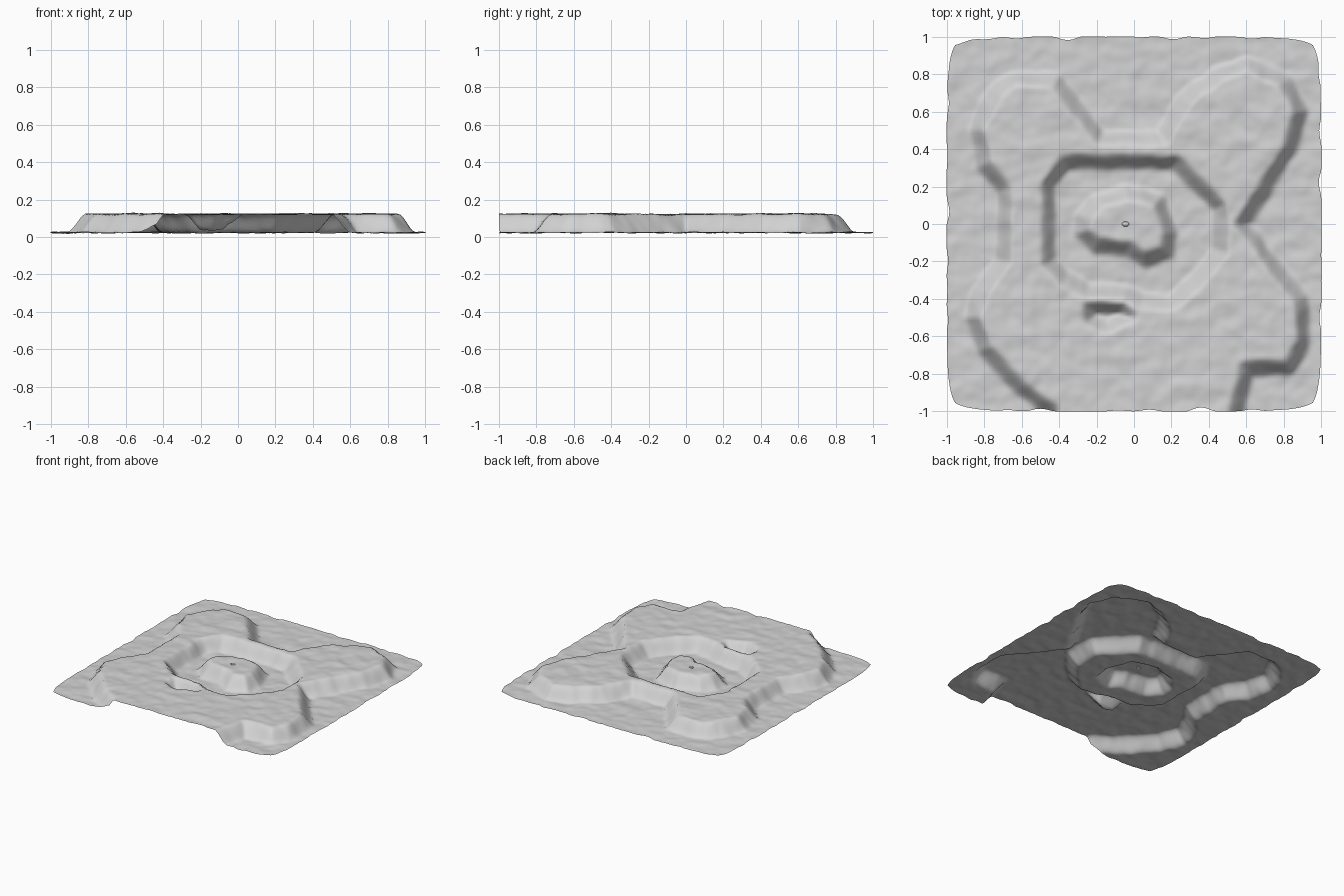
import bpy, bmesh, math
from mathutils import Vector, noise

if "Cube" in bpy.data.objects:
    bpy.data.objects.remove(bpy.data.objects["Cube"])

LOW, HIGH, WALL = 0.024, 0.122, 0.095   # ground level, plateau level, cliff width

# Cliff lines, traced along the middle of each wall
PLATEAU = [(-.42, -1.2), (-.43, -1.0), (-.6, -.88), (-.8, -.67), (-.86, -.5), (-.82, -.36), (-.7, -.2),
           (-.69, .18), (-.8, .32), (-.84, .5), (-.75, .7), (-.65, .77), (-.42, .77),
           (-.18, .46), (.15, .46), (.27, .67), (.45, .8), (.6, .85), (.8, .77),
           (.89, .6), (.83, .4), (.58, 0), (.79, -.28), (.9, -.4), (.9, -.65),
           (.82, -.765), (.6, -.77), (.55, -1.0), (.55, -1.2)]
MOAT = [(-.455, .22), (-.37, .33), (.22, .33), (.46, .09), (.46, -.15), (.32, -.32),
        (.2, -.42), (.04, -.42), (-.05, -.36), (-.25, -.36), (-.37, -.29), (-.455, -.2)]
ISLAND = [(-.28, -.04), (-.2, -.115), (-.03, -.13), (.06, -.195), (.17, -.15), (.195, -.05),
          (.13, .13), (-.05, .17), (-.2, .12), (-.27, .04)]
POCKET = [(-.23, -.455), (-.06, -.455), (-.03, -.49), (-.13, -.54), (-.23, -.51)]


def inside(p, poly):
    """0 outside the outline, 1 inside, with a soft ramp across the cliff."""
    best, odd = 9.0, False
    x, y = p
    for i, (ax, ay) in enumerate(poly):
        bx, by = poly[i - 1]
        dx, dy = bx - ax, by - ay
        t = max(0, min(1, ((x - ax) * dx + (y - ay) * dy) / (dx * dx + dy * dy)))
        best = min(best, math.hypot(x - ax - t * dx, y - ay - t * dy))
        if (ay > y) != (by > y) and x < ax + (y - ay) * dx / dy:
            odd = not odd
    t = max(0, min(1, 0.5 + (best if odd else -best) / WALL))
    return t * t * (3 - 2 * t) * 0.6 + t * 0.4


def height(x, y):
    # slight wobble so the cliffs look natural
    wx = x + 0.012 * noise.noise(Vector((x * 9, y * 9, 3)))
    wy = y + 0.012 * noise.noise(Vector((x * 9, y * 9, 8)))
    p = (wx, wy)
    level = min(inside(p, PLATEAU), max(1 - inside(p, MOAT), inside(p, ISLAND)),
                1 - inside(p, POCKET))
    bumps = 0.007 * noise.noise(Vector((x * 8, y * 11, 0))) + 0.004 * noise.noise(Vector((x * 19, y * 19, 5)))
    return LOW + (HIGH - LOW) * level + bumps


# Open terrain sheet with worn edges and rounded corners
bm = bmesh.new()
bmesh.ops.create_grid(bm, x_segments=120, y_segments=120, size=1.0)
for v in bm.verts:
    x, y = v.co.x, v.co.y
    corner = 1 - 0.045 * (x * y) ** 8
    nx = max(0, noise.noise(Vector((x * 2, y * 7, 1)))) * 0.03 * abs(x) ** 16
    ny = max(0, noise.noise(Vector((x * 7, y * 2, 6)))) * 0.03 * abs(y) ** 16
    x *= corner * (1 - nx)
    y *= corner * (1 - ny)
    v.co = (x, y, height(x, y))
mesh = bpy.data.meshes.new("terrain")
bm.to_mesh(mesh)
bm.free()
mesh.polygons.foreach_set("use_smooth", [True] * len(mesh.polygons))
terrain = bpy.data.objects.new("terrain", mesh)
bpy.context.collection.objects.link(terrain)

grey = bpy.data.materials.new("light grey")
grey.diffuse_color = (0.65, 0.65, 0.65, 1)
grey.use_nodes = True
grey.node_tree.nodes["Principled BSDF"].inputs["Base Color"].default_value = grey.diffuse_color
mesh.materials.append(grey)

# Small stone on the centre island
bpy.ops.mesh.primitive_uv_sphere_add(segments=12, ring_count=6, radius=1,
                                     location=(-.045, 0, height(-.045, 0)))
stone = bpy.context.object
stone.name = "centre_stone"
stone.scale = (0.02, 0.014, 0.008)
stone.data.materials.append(grey)
